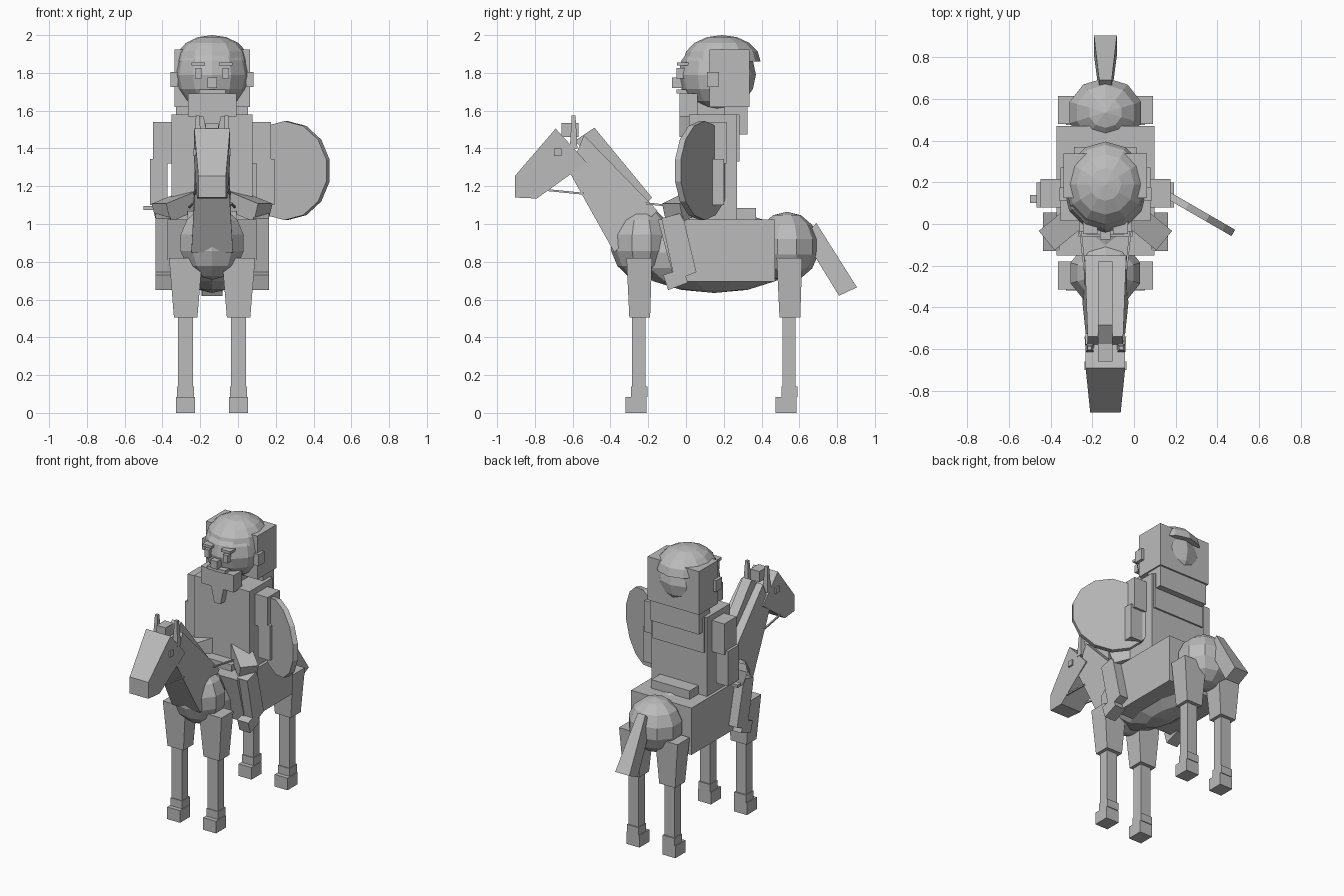
import bpy, bmesh, math
from mathutils import Vector, Matrix

if "Cube" in bpy.data.objects:
    bpy.data.objects.remove(bpy.data.objects["Cube"])

AXIS = -0.137  # rider and horse centre plane
grey = bpy.data.materials.new("plain_grey")
grey.diffuse_color = (0.5, 0.5, 0.5, 1)
grey.use_nodes = True
grey.node_tree.nodes["Principled BSDF"].inputs["Base Color"].default_value = grey.diffuse_color


def finish(name, bm, x=AXIS):
    bmesh.ops.recalc_face_normals(bm, faces=bm.faces[:])
    me = bpy.data.meshes.new(name)
    bm.to_mesh(me)
    bm.free()
    me.materials.append(grey)
    ob = bpy.data.objects.new(name, me)
    ob.location.x = x
    bpy.context.collection.objects.link(ob)
    return ob


def frustum(name, lo, hi):
    """Tapered block; each end is (x0, x1, y0, y1, z), x measured from the axis."""
    bm = bmesh.new()
    rings = []
    for x0, x1, y0, y1, z in (lo, hi):
        rings.append([bm.verts.new(p) for p in
                      ((x0, y0, z), (x1, y0, z), (x1, y1, z), (x0, y1, z))])
    a, b = rings
    bm.faces.new(a)
    bm.faces.new(b)
    for i in range(4):
        j = (i + 1) % 4
        bm.faces.new((a[i], a[j], b[j], b[i]))
    return finish(name, bm)


def box(name, x0, x1, y0, y1, z0, z1):
    return frustum(name, (x0, x1, y0, y1, z0), (x0, x1, y0, y1, z1))


def pair(name, x0, x1, y0, y1, z0, z1):
    for side, s in (("left", 1), ("right", -1)):
        box(f"{side}_{name}", s * x0, s * x1, y0, y1, z0, z1)


def prism(name, pts):
    """Side profile of (y, z, half width) points, spanned across the axis."""
    bm = bmesh.new()
    a = [bm.verts.new((-w, y, z)) for y, z, w in pts]
    b = [bm.verts.new((w, y, z)) for y, z, w in pts]
    bm.faces.new(a)
    bm.faces.new(b)
    n = len(pts)
    for i in range(n):
        j = (i + 1) % n
        bm.faces.new((a[i], a[j], b[j], b[i]))
    return finish(name, bm)


def ball(name, y, z, rx, ry, rz, seg=10, rings=7):
    bm = bmesh.new()
    bmesh.ops.create_uvsphere(bm, u_segments=seg, v_segments=rings, radius=1)
    bmesh.ops.transform(bm, verts=bm.verts, matrix=Matrix.Translation((0, y, z))
                        @ Matrix.Diagonal((rx, ry, rz, 1)))
    return finish(name, bm)


def beam(name, p, q, w, h):
    """Square bar between two points."""
    p, q = Vector(p), Vector(q)
    bm = bmesh.new()
    bmesh.ops.create_cube(bm, size=1)
    rot = (q - p).to_track_quat('Z', 'Y').to_matrix().to_4x4()
    bmesh.ops.transform(bm, verts=bm.verts, matrix=Matrix.Translation((p + q) / 2)
                        @ rot @ Matrix.Diagonal((w, h, (q - p).length, 1)))
    return finish(name, bm)


# Horse body
ball("belly", 0.15, 0.85, 0.19, 0.46, 0.215, 10, 8)
ball("chest", -0.235, 0.9, 0.18, 0.165, 0.195)
ball("rump", 0.535, 0.88, 0.185, 0.17, 0.185)
prism("neck", [(-0.62, 1.28, .085), (-0.54, 1.47, .085), (-0.15, 1.07, .1), (-0.38, 0.85, .11)])
prism("mane", [(-0.59, 1.44, .035), (-0.485, 1.51, .035), (-0.18, 1.14, .035), (-0.24, 1.08, .035)])
prism("horse_head", [(-0.69, 1.505, .095), (-0.525, 1.325, .095), (-0.79, 1.135, .08),
                     (-0.905, 1.14, .073), (-0.905, 1.255, .073)])
prism("tail", [(0.69, 1.005, .03), (0.62, 0.93, .03), (0.81, 0.62, .055), (0.905, 0.665, .055)])
box("forelock", -.035, .035, -0.66, -0.57, 1.46, 1.535)
pair("horse_eye", .08, .1, -0.7, -0.66, 1.36, 1.4)
for side, s in (("left", 1), ("right", -1)):
    x = s * .076
    frustum(f"{side}_horse_ear", (x - .02, x + .02, -0.615, -0.575, 1.4),
            (x - .01, x + .01, -0.605, -0.585, 1.575))

# Horse legs
for end, y in (("front", -0.25), ("rear", 0.545)):
    for side, s in (("left", 1), ("right", -1)):
        x = s * .14
        n = f"{end}_{side}"
        frustum(f"{n}_upper_leg", (x - .062, x + .062, y - .05, y + .06, .505),
                (x - .088, x + .088, y - .065, y + .07, .82))
        box(f"{n}_lower_leg", x - .04, x + .04, y - .035, y + .035, .13, .51)
        box(f"{n}_fetlock", x - .045, x + .045, y - .04, y + .045, .085, .14)
        box(f"{n}_hoof", x - .05, x + .05, y - .07, y + .04, 0, .085)

# Saddle and reins
prism("saddle_blanket", [(-0.15, 1.025, .235), (0.47, 1.025, .235),
                         (0.47, 0.695, .235), (-0.06, 0.695, .235)])
box("saddle_front", -.13, .13, -0.06, 0.03, 1.02, 1.07)
box("saddle_back", -.15, .15, 0.26, 0.37, 1.02, 1.085)
for side, s in (("left", 1), ("right", -1)):
    beam(f"{side}_rein", (s * .08, -0.74, 1.18), (s * .095, -0.54, 1.16), .01, .01)
    beam(f"{side}_rein_end", (s * .1, -0.22, 1.11), (s * .12, -0.03, 1.09), .01, .01)

# Rider torso
box("torso", -.215, .215, 0.015, 0.27, 1.02, 1.58)
box("back_panel", -.2, .2, 0.2, 0.282, 1.33, 1.58)
box("neck_guard", -.19, .19, 0.2, 0.325, 1.475, 1.63)
box("rider_neck", -.08, .08, 0.05, 0.23, 1.56, 1.65)

# Rider head
ball("head", 0.165, 1.79, .2, .205, .195, 12, 8)
box("hair_back", -.2, .2, 0.125, 0.337, 1.62, 1.925)
bm = bmesh.new()
bmesh.ops.create_uvsphere(bm, u_segments=12, v_segments=8, radius=1)
bmesh.ops.bisect_plane(bm, geom=bm.verts[:] + bm.edges[:] + bm.faces[:],
                       plane_co=(0, 0, 0), plane_no=(0, 0, 1), clear_inner=True)
bmesh.ops.holes_fill(bm, edges=[e for e in bm.edges if e.is_boundary], sides=0)
bmesh.ops.transform(bm, verts=bm.verts, matrix=Matrix.Translation((0, .19, 1.86))
                    @ Matrix.Diagonal((.195, .205, .14, 1)))
finish("hair_cap", bm)
pair("ear", .18, .22, 0.11, 0.175, 1.725, 1.805)
pair("eye", .055, .09, -0.05, 0.05, 1.77, 1.825)
pair("brow", .037, .108, -0.047, 0.06, 1.838, 1.856)
box("nose", -.025, .025, -0.075, 0.02, 1.72, 1.775)
box("mouth", -.07, .07, -0.05, 0.05, 1.69, 1.713)
box("beard", -.128, .128, -0.035, 0.06, 1.57, 1.69)
frustum("neck_tie", (-.025, .025, -0.035, 0.03, 1.46), (-.05, .05, -0.035, 0.03, 1.58))

# Rider arms
pair("upper_arm", .215, .312, 0.08, 0.215, 1.32, 1.54)
pair("lower_arm", .235, .33, 0.08, 0.2, 1.1, 1.345)
box("hand_grip", -.363, -.3, 0.1, 0.14, 1.075, 1.095)

# Rider legs
for side, s in (("left", 1), ("right", -1)):
    beam(f"{side}_thigh", (s * .1, .07, 1.13), (s * .27, -.07, 1.06), .12, .1)
    bm = bmesh.new()
    pts = [(x, y, z) for x in (s * .22, s * .3)
           for y, z in ((-.13, 1.03), (-.02, 1.06), (.055, .745), (-.06, .7))]
    bmesh.ops.convex_hull(bm, input=[bm.verts.new(p) for p in pts])
    finish(f"{side}_shin", bm)
    prism_pts = [(x, y, z) for x in (s * .215, s * .3)
                 for y, z in ((-.12, .73), (-.015, .765), (.01, .69), (-.095, .65))]
    bm = bmesh.new()
    bmesh.ops.convex_hull(bm, input=[bm.verts.new(p) for p in prism_pts])
    finish(f"{side}_foot", bm)

# Round shield, turned outward on the left arm
bm = bmesh.new()
bmesh.ops.create_cone(bm, cap_ends=True, segments=14, radius1=.262, radius2=.262, depth=.035)
bmesh.ops.transform(bm, verts=bm.verts, matrix=Matrix.Translation((0.255, .085, 1.283))
                    @ Matrix.Rotation(math.radians(-30), 4, 'Z')
                    @ Matrix.Rotation(math.radians(90), 4, 'X'))
finish("shield", bm, 0)
